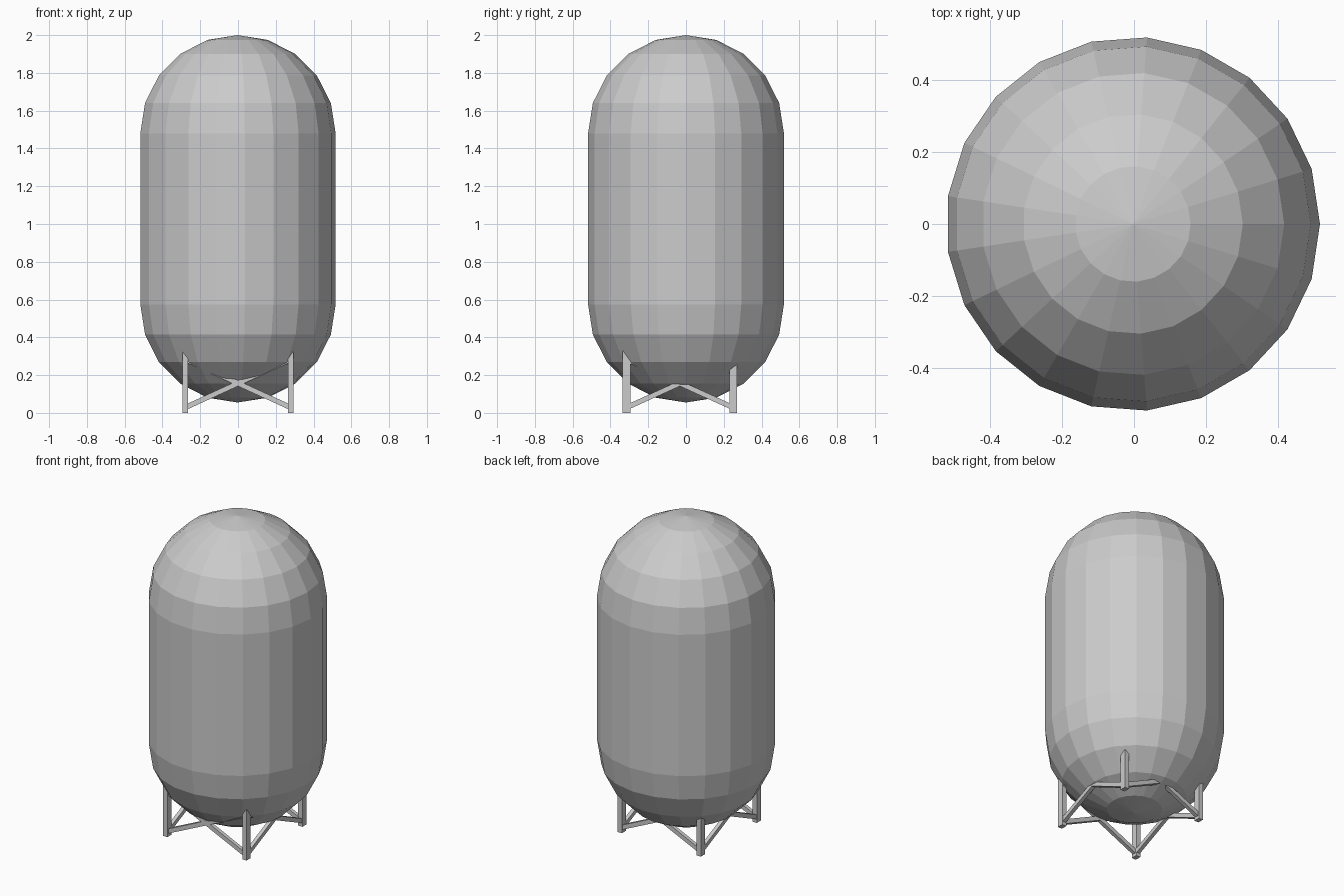
import bpy, bmesh, math
from mathutils import Vector, Matrix

if "Cube" in bpy.data.objects:
    bpy.data.objects.remove(bpy.data.objects["Cube"])


def finish(bm, name):
    bmesh.ops.recalc_face_normals(bm, faces=bm.faces)
    mesh = bpy.data.meshes.new(name)
    bm.to_mesh(mesh)
    bm.free()
    obj = bpy.data.objects.new(name, mesh)
    bpy.context.collection.objects.link(obj)
    return obj


def bar(name, a, b, width, height):
    # rectangular bar from a to b
    a, b = Vector(a), Vector(b)
    d = b - a
    x = d.normalized()
    side = Vector((1, 0, 0)) if abs(x.z) > 0.99 else Vector((0, 0, 1)).cross(x).normalized()
    up = x.cross(side)
    rot = Matrix((side, up, x)).transposed().to_4x4()
    mat = Matrix.Translation((a + b) / 2) @ rot @ Matrix.Diagonal((width, height, d.length, 1))
    bm = bmesh.new()
    bmesh.ops.create_cube(bm, size=1, matrix=mat)
    return finish(bm, name)


# Tank: capsule with 21 sides and five-step domed ends
SIDES, R, CX, LOW, HIGH = 21, 0.52, -0.003, 0.575, 1.48
profile = []
for i in range(1, 6):
    t = math.radians(18 * i)
    profile.append((R * math.sin(t), LOW - R * math.cos(t)))
profile += [(r, HIGH + LOW - z) for r, z in reversed(profile)]
bm = bmesh.new()
rings = []
for r, z in profile:
    rings.append([bm.verts.new((CX + r * math.cos(2 * math.pi * k / SIDES),
                                r * math.sin(2 * math.pi * k / SIDES), z))
                  for k in range(SIDES)])
bottom = bm.verts.new((CX, 0, LOW - R))
top = bm.verts.new((CX, 0, HIGH + R))
for k in range(SIDES):
    n = (k + 1) % SIDES
    for lo, hi in zip(rings, rings[1:]):
        bm.faces.new((lo[k], lo[n], hi[n], hi[k]))
    bm.faces.new((bottom, rings[0][n], rings[0][k]))
    bm.faces.new((top, rings[-1][k], rings[-1][n]))
finish(bm, "tank")

# Four legs running up into the lower dome
corners = [(-0.28, -0.315), (0.28, -0.315), (0.28, 0.25), (-0.28, 0.25)]
names = ["front_left", "front_right", "back_right", "back_left"]
for (x, y), n in zip(corners, names):
    bar(n + "_leg", (x, y, 0), (x, y, 0.33 if y < 0 else 0.28), 0.03, 0.04)

# Crossed braces between neighbouring legs
sides = ["front", "right", "back", "left"]
for i, n in enumerate(sides):
    p, q = corners[i], corners[(i + 1) % 4]
    for j, (a, b) in enumerate(((p, q), (q, p))):
        bar(f"{n}_brace_{j + 1}", (*a, 0.028), (*b, 0.285), 0.024, 0.027)
